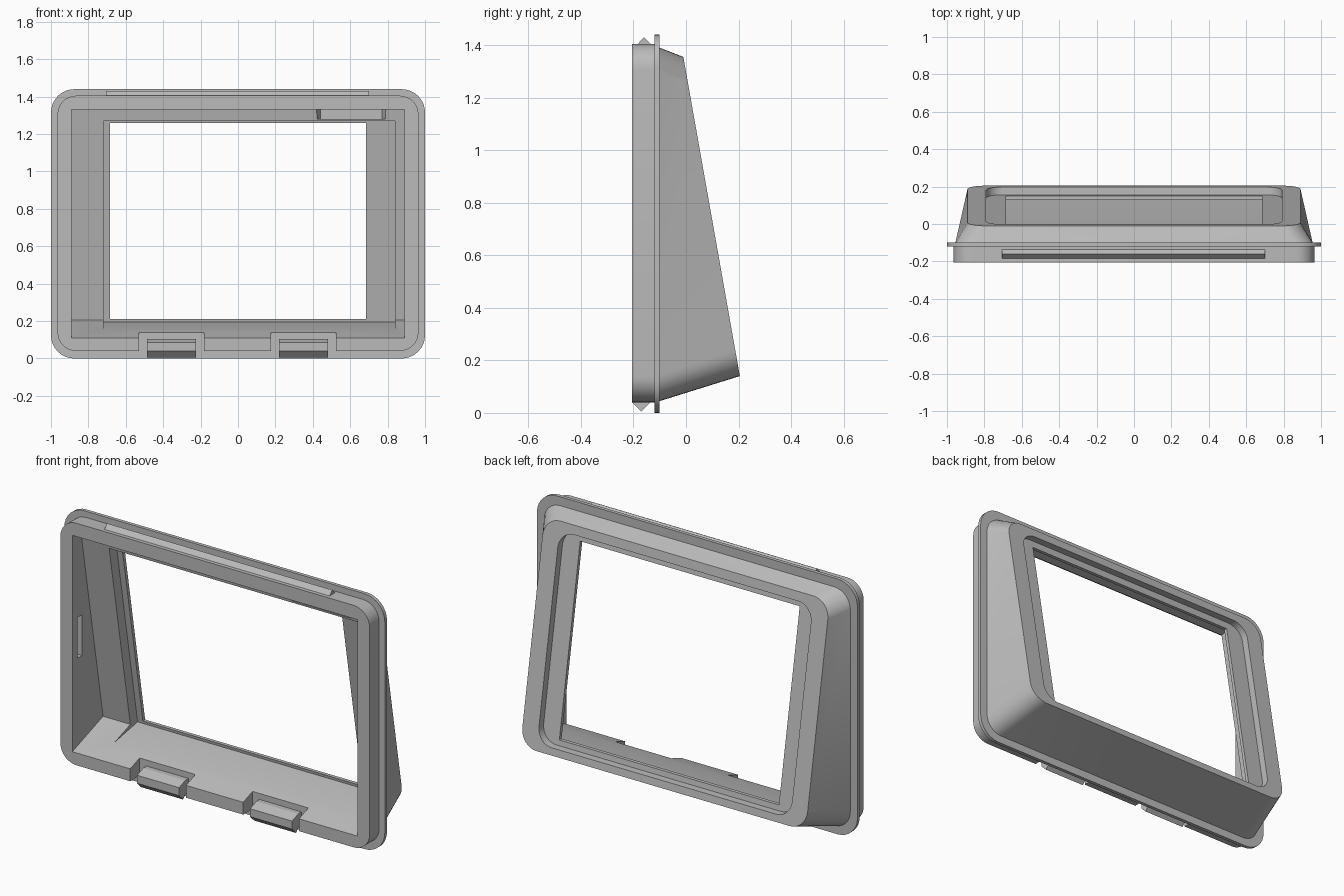
import bpy, bmesh, math

default = bpy.data.objects.get("Cube")
if default:
    bpy.data.objects.remove(default, do_unlink=True)

grey = bpy.data.materials.new("plain grey")
grey.use_nodes = True
grey.diffuse_color = (0.5, 0.5, 0.5, 1)
grey.node_tree.nodes["Principled BSDF"].inputs["Base Color"].default_value = (0.5, 0.5, 0.5, 1)

SLOPE = 0.177   # lean of the back face
STEPS = 8       # segments per rounded corner


def flat(y):
    return lambda z: y


def leaning(offset):
    # plane parallel to the back face, moved along y
    return lambda z: 0.205 - SLOPE * (z - 0.14) + offset


def ring(x0, x1, z0, z1, r, depth):
    # rounded rectangle seen from the front, laid on a depth plane
    points = []
    corners = [(x1 - r, z1 - r), (x0 + r, z1 - r), (x0 + r, z0 + r), (x1 - r, z0 + r)]
    for i, (cx, cz) in enumerate(corners):
        for k in range(STEPS + 1):
            a = (i + k / STEPS) * math.pi / 2
            z = cz + r * math.sin(a)
            points.append((cx + r * math.cos(a), depth(z), z))
    return points


def loft(name, rings):
    bm = bmesh.new()
    loops = [[bm.verts.new(p) for p in pts] for pts in rings]
    n = len(loops[0])
    for a, b in zip(loops, loops[1:]):
        for i in range(n):
            j = (i + 1) % n
            bm.faces.new((a[i], a[j], b[j], b[i]))
    bm.faces.new(loops[0])
    bm.faces.new(loops[-1])
    bmesh.ops.remove_doubles(bm, verts=bm.verts, dist=0.0001)
    bmesh.ops.recalc_face_normals(bm, faces=bm.faces)
    mesh = bpy.data.meshes.new(name)
    bm.to_mesh(mesh)
    bm.free()
    mesh.materials.append(grey)
    obj = bpy.data.objects.new(name, mesh)
    bpy.context.collection.objects.link(obj)
    return obj


def extrude_x(name, x0, x1, profile):
    return loft(name, [[(x, y, z) for y, z in profile] for x in (x0, x1)])


def box(name, x0, x1, y0, y1, z0, z1):
    return extrude_x(name, x0, x1, [(y0, z0), (y1, z0), (y1, z1), (y0, z1)])


def cut(target, cutter):
    cutter.hide_render = True
    mod = target.modifiers.new("cut", 'BOOLEAN')
    mod.operation = 'DIFFERENCE'
    mod.solver = 'EXACT'
    mod.object = cutter
    bpy.context.view_layer.objects.active = target
    bpy.ops.object.modifier_apply(modifier=mod.name)
    bpy.data.objects.remove(cutter, do_unlink=True)


# Outer shell: front body, thin flange, tapered hood with a leaning back
body = (-0.965, 0.965, 0.04, 1.405, 0.1)
flange = (-1, 1, 0, 1.44, 0.125)
housing = loft("bezel_housing", [
    ring(*body, flat(-0.205)),
    ring(*body, flat(-0.12)),
    ring(*flange, flat(-0.12)),
    ring(*flange, flat(-0.10)),
    ring(-0.955, 0.955, 0.045, 1.39, 0.1, flat(-0.10)),
    ring(-0.89, 0.89, 0.14, 1.355, 0.1, leaning(0)),
])

# Main cavity with a sloping floor
cut(housing, loft("cavity", [
    ring(-0.89, 0.89, 0.094, 1.33, 0, flat(-0.25)),
    ring(-0.89, 0.89, 0.205, 1.33, 0, leaning(-0.125)),
]))

# Screen seat, off-centre, square to the leaning back
cut(housing, loft("screen_seat", [
    ring(-0.72, 0.84, 0.154, 1.24, 0, leaning(-0.29)),
    ring(-0.72, 0.84, 0.194, 1.28, 0, leaning(-0.062)),
]))

# Window opening
window = (-0.685, 0.685, 0.21, 1.26, 0)
cut(housing, loft("window", [
    ring(*window, leaning(-0.3)),
    ring(*window, leaning(0.1)),
]))

# Rounded recess around the window on the back
recess = (-0.79, 0.79, 0.18, 1.305, 0.09)
cut(housing, loft("back_recess", [
    ring(*recess, leaning(-0.042)),
    ring(*recess, leaning(0.1)),
]))

# Tapered cable notch in the upper rim
cut(housing, loft("cable_notch", [
    ring(0.40, 0.81, 1.28, 1.375, 0, flat(-0.19)),
    ring(0.44, 0.77, 1.28, 1.355, 0, flat(-0.07)),
]))

# Narrow slot in the side wall
cut(housing, box("side_slot", -0.92, -0.87, -0.16, -0.12, 0.62, 0.85))

# Lower notches, each holding a snap clip
for side, centre in (("right", -0.355), ("left", 0.35)):
    cut(housing, box("notch", centre - 0.174, centre + 0.174, -0.25, -0.121, 0.02, 0.17))
    extrude_x(side + "_snap_clip", centre - 0.131, centre + 0.131, [
        (-0.205, 0.04), (-0.17, 0.005), (-0.135, 0.04),
        (-0.11, 0.04), (-0.11, 0.105), (-0.15, 0.105), (-0.205, 0.085)])

# Snap ridge along the top
extrude_x("top_snap_ridge", -0.705, 0.70,
          [(-0.188, 1.40), (-0.13, 1.40), (-0.16, 1.43)])

# Smooth rounded corners, keep edges crisp
bpy.ops.object.select_all(action='DESELECT')
housing.select_set(True)
bpy.context.view_layer.objects.active = housing
bpy.ops.object.shade_smooth_by_angle(angle=math.radians(25))
